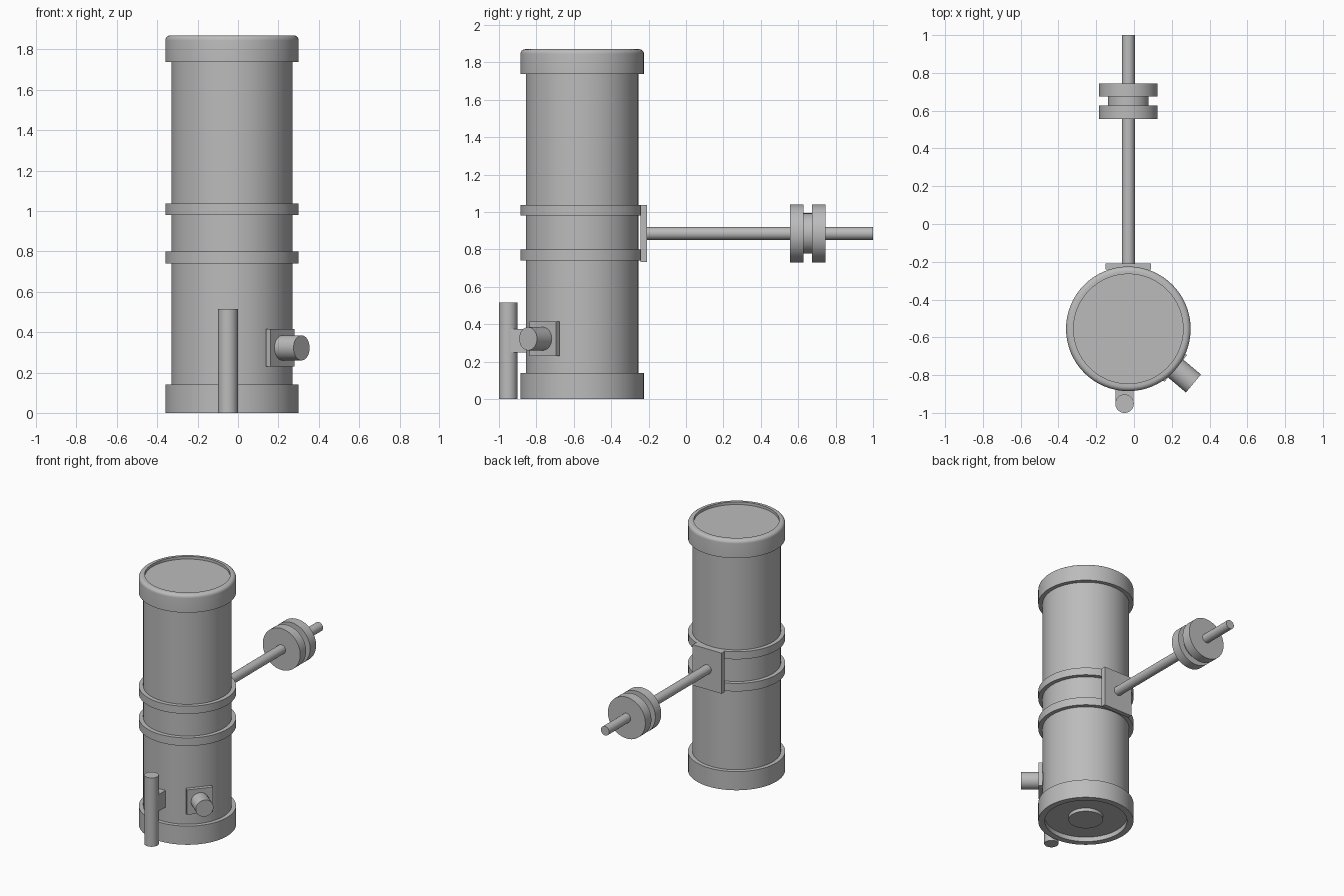
import bpy, math
from mathutils import Matrix, Vector

cube = bpy.data.objects.get("Cube")
if cube:
    bpy.data.objects.remove(cube, do_unlink=True)

grey = bpy.data.materials.new("plain grey")
grey.use_nodes = True
grey.diffuse_color = (0.5, 0.5, 0.5, 1)
grey.node_tree.nodes["Principled BSDF"].inputs["Base Color"].default_value = grey.diffuse_color

AXIS = Vector((-0.03, -0.555, 0))
UP = Vector((0, 0, 1))
BACK = Vector((0, 1, 0))


def finish(obj, name):
    obj.name = name
    obj.data.materials.append(grey)
    bpy.ops.object.select_all(action='DESELECT')
    obj.select_set(True)
    bpy.context.view_layer.objects.active = obj
    bpy.ops.object.shade_smooth_by_angle(angle=math.radians(35))
    return obj


def lathe(name, profile, origin=AXIS, direction=UP, closed=False, n=64):
    """Turn (radius, height) points around an axis; open ends are capped."""
    verts, faces = [], []
    turn = UP.rotation_difference(direction)
    for r, h in profile:
        for i in range(n):
            a = math.tau * i / n
            verts.append(origin + turn @ Vector((r * math.cos(a), r * math.sin(a), h)))
    rows = len(profile)
    for j in range(rows if closed else rows - 1):
        k = (j + 1) % rows
        for i in range(n):
            m = (i + 1) % n
            faces.append((j * n + i, j * n + m, k * n + m, k * n + i))
    if not closed:
        faces.append(tuple(reversed(range(n))))
        faces.append(tuple(range((rows - 1) * n, rows * n)))
    mesh = bpy.data.meshes.new(name)
    mesh.from_pydata(verts, [], faces)
    obj = bpy.data.objects.new(name, mesh)
    bpy.context.collection.objects.link(obj)
    return finish(obj, name)


def rod(name, r, start, end, origin=AXIS, direction=UP):
    return lathe(name, [(r, start), (r, end)], origin, direction)


def box(name, centre, size, angle=0):
    bpy.ops.mesh.primitive_cube_add(size=1)
    obj = bpy.context.object
    obj.data.transform(Matrix.Translation(centre) @ Matrix.Rotation(angle, 4, 'Z')
                       @ Matrix.Diagonal((*size, 1)))
    return finish(obj, name)


# Main tube with recessed end plates
rod("main_tube", 0.30, 0.035, 1.85)
lathe("bottom_collar", [(0.285, 0), (0.33, 0), (0.33, 0.14), (0.285, 0.14)], closed=True)
rod("bottom_centre_disc", 0.12, 0.01, 0.04)

# Top collar with a rounded outer edge
rounded = [(0.305 + 0.025 * math.cos(a), 1.845 + 0.025 * math.sin(a))
           for a in (math.pi / 2 * i / 6 for i in range(7))]
lathe("top_collar", [(0.29, 1.737), (0.33, 1.737)] + rounded + [(0.29, 1.87)], closed=True)

# Clamping rings
for name, low, high in (("lower_ring", 0.74, 0.80), ("upper_ring", 0.98, 1.037)):
    lathe(name, [(0.29, low), (0.33, low), (0.33, high), (0.29, high)], closed=True)

# Mounting plate, counterweight bar and grooved weight
box("mounting_plate", (-0.03, -0.225, 0.885), (0.24, 0.034, 0.304))
bar = Vector((-0.03, 0, 0.885))
rod("counterweight_bar", 0.034, -0.23, 1.0, bar, BACK)
lathe("counterweight", [(0.155, 0.557), (0.155, 0.627), (0.108, 0.627),
                        (0.108, 0.674), (0.155, 0.674), (0.155, 0.745)], bar, BACK)

# Finder tube and its bracket
rod("finder_tube", 0.049, 0, 0.515, Vector((-0.05, -0.951, 0)))
box("finder_bracket", (-0.05, -0.89, 0.312), (0.095, 0.12, 0.125))

# Side plate and eyepiece
angle = math.radians(-40)
out = Vector((math.cos(angle), math.sin(angle), 0))
side = AXIS + Vector((0, 0, 0.322))
box("eyepiece_plate", side + out * 0.313, (0.028, 0.184, 0.186), angle)
rod("eyepiece", 0.062, 0.29, 0.45, side, out)
